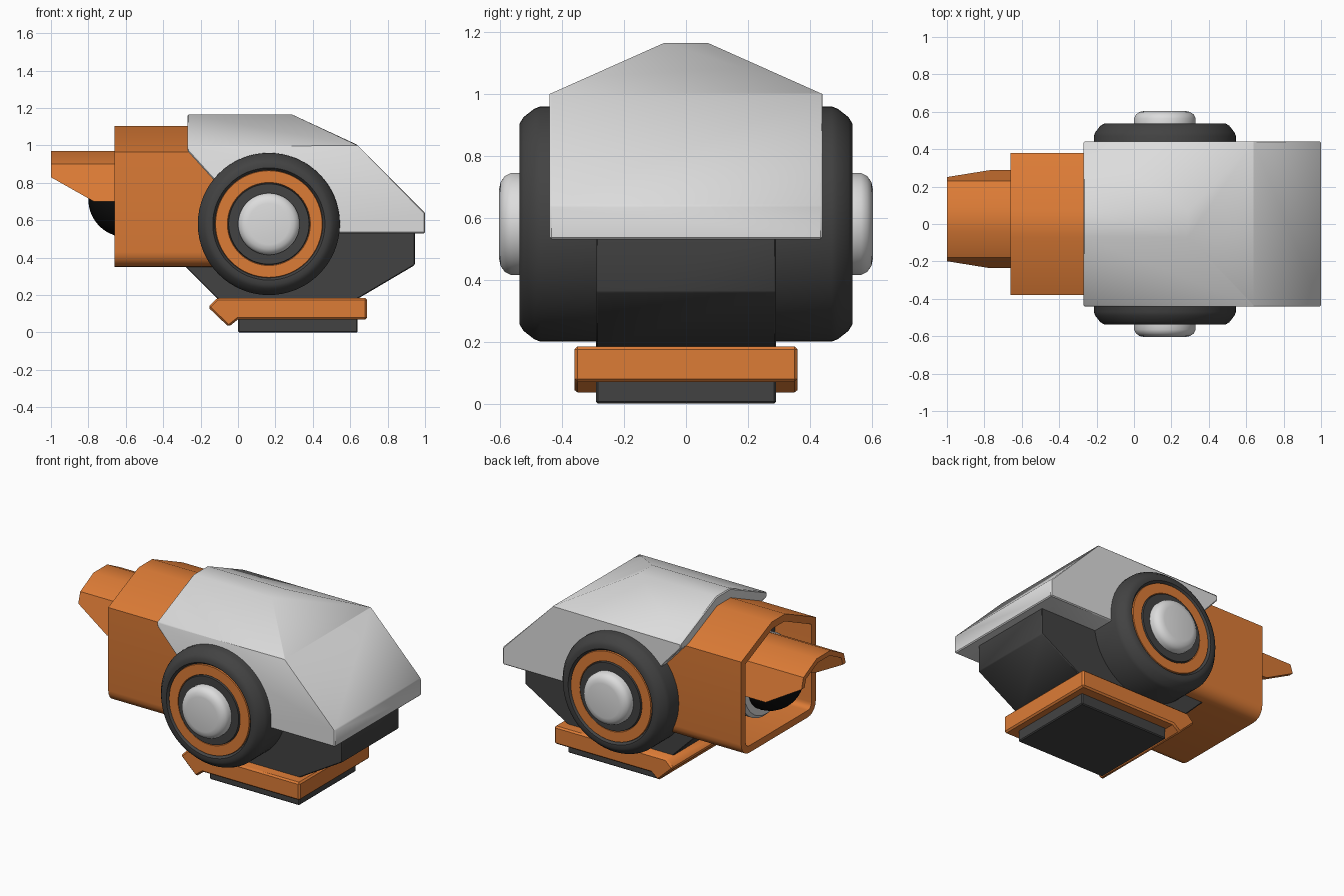
import bpy, bmesh, math
from mathutils import Vector, Matrix

cube = bpy.data.objects.get("Cube")
if cube:
    bpy.data.objects.remove(cube, do_unlink=True)


def material(name, rgb):
    m = bpy.data.materials.new(name)
    m.use_nodes = True
    m.diffuse_color = (*rgb, 1)
    m.node_tree.nodes["Principled BSDF"].inputs["Base Color"].default_value = (*rgb, 1)
    return m


ORANGE = material("orange paint", (0.72, 0.2, 0.037))
LIGHT = material("light grey paint", (0.72, 0.72, 0.72))
DARK = material("dark grey rubber", (0.055, 0.055, 0.055))
BLACK = material("black glass", (0.004, 0.004, 0.004))


def finish(bm, name, *mats, angle=35):
    bmesh.ops.recalc_face_normals(bm, faces=bm.faces)
    mesh = bpy.data.meshes.new(name)
    bm.to_mesh(mesh)
    bm.free()
    for m in mats:
        mesh.materials.append(m)
    obj = bpy.data.objects.new(name, mesh)
    bpy.context.collection.objects.link(obj)
    bpy.ops.object.select_all(action='DESELECT')
    obj.select_set(True)
    bpy.context.view_layer.objects.active = obj
    bpy.ops.object.shade_smooth_by_angle(angle=math.radians(angle))
    return obj


def prism(points, axis, lo, hi):
    """Extrude a profile: (y, z) points along x, or (x, z) points along y."""
    bm = bmesh.new()
    place = (lambda p: (lo, *p)) if axis == "x" else (lambda p: (p[0], lo, p[1]))
    face = bm.faces.new([bm.verts.new(place(p)) for p in points])
    new = bmesh.ops.extrude_face_region(bm, geom=[face])["geom"]
    shift = Vector((hi - lo, 0, 0)) if axis == "x" else Vector((0, hi - lo, 0))
    bmesh.ops.translate(bm, vec=shift, verts=[v for v in new if isinstance(v, bmesh.types.BMVert)])
    bmesh.ops.recalc_face_normals(bm, faces=bm.faces)
    return bm


def cut(bm, a, b):
    """Slice along the line a-b in the xz plane, dropping what lies left of it."""
    d = Vector((b[0] - a[0], 0, b[1] - a[1]))
    geom = bm.verts[:] + bm.edges[:] + bm.faces[:]
    res = bmesh.ops.bisect_plane(bm, geom=geom, plane_co=(a[0], 0, a[1]),
                                 plane_no=(-d.z, 0, d.x), clear_outer=True)
    edges = [e for e in res["geom_cut"] if isinstance(e, bmesh.types.BMEdge)]
    bmesh.ops.holes_fill(bm, edges=edges)
    bmesh.ops.recalc_face_normals(bm, faces=bm.faces)


def soften(bm, width):
    sharp = [e for e in bm.edges if e.calc_face_angle(0) > math.radians(40)]
    bmesh.ops.bevel(bm, geom=sharp, offset=width, segments=1, affect='EDGES', profile=0.5)


def lathe(name, profile, mat, matrix, steps=64):
    """Spin (radius, height) points around z, then place with the matrix."""
    bm = bmesh.new()
    verts = [bm.verts.new((r, 0, h)) for r, h in profile]
    edges = [bm.edges.new(pair) for pair in zip(verts, verts[1:])]
    bmesh.ops.spin(bm, geom=verts + edges, axis=(0, 0, 1), cent=(0, 0, 0),
                   angle=math.tau, steps=steps, use_duplicate=False)
    bmesh.ops.remove_doubles(bm, verts=bm.verts, dist=0.0002)
    bmesh.ops.transform(bm, matrix=matrix, verts=bm.verts)
    return finish(bm, name, mat)


def mirrored(half):
    return half + [(-y, z) for y, z in reversed(half)]


# Faceted armour shell
bm = prism(mirrored([(0.44, 0.53), (0.44, 1.0), (0.07, 1.165)]), "x", -0.27, 1.0)
cut(bm, (0.29, 1.165), (0.64, 1.0))
cut(bm, (0.64, 1.0), (1.0, 0.64))
cut(bm, (0.13, 0.53), (-0.27, 0.97))
soften(bm, 0.006)
finish(bm, "armour_shell", LIGHT)

# Eye housing with a recessed front opening
corner = [(0.38 - 0.08 * (1 - math.cos(t)), 0.43 - 0.08 * math.sin(t))
          for t in (math.pi / 2 * k / 5 for k in range(5, -1, -1))]
bm = prism(mirrored(corner + [(0.38, 0.965), (0.07, 1.105)]), "x", -0.66, 0.1)
front = min(bm.faces, key=lambda f: f.calc_center_median().x)
bmesh.ops.inset_region(bm, faces=[front], thickness=0.045, use_even_offset=True)
front = bmesh.ops.extrude_face_region(bm, geom=[front])
inner = [g for g in front["geom"] if isinstance(g, bmesh.types.BMVert)]
old = [f for f in bm.faces if len(f.verts) > 4 and f not in front["geom"]
       and abs(f.calc_center_median().x + 0.66) < 0.001]
bmesh.ops.delete(bm, geom=old, context='FACES_ONLY')
bmesh.ops.translate(bm, vec=(0.26, 0, 0), verts=inner)
for f in bm.faces:
    f.material_index = int(abs(f.calc_center_median().x + 0.40) < 0.01 and abs(f.normal.x) > 0.9)
finish(bm, "eye_housing", ORANGE, DARK)

# Eye ball and its socket ring, facing -x
face_left = Matrix.Rotation(-math.pi / 2, 4, 'Y')
lathe("eye_socket", [(0, 0), (0.26, 0), (0.26, 0.14), (0.24, 0.16), (0, 0.16)], LIGHT,
      Matrix.Translation((-0.42, 0, 0.71)) @ face_left)
bm = bmesh.new()
bmesh.ops.create_uvsphere(bm, u_segments=40, v_segments=20, radius=0.2,
                          matrix=Matrix.Translation((-0.6, 0, 0.71)) @ face_left)
finish(bm, "eye_lens", BLACK)

# Thin arched visor above the eye
outer = mirrored([(0.262, 0.70), (0.205, 0.90), (0.07, 0.97)])
under = mirrored([(0.232, 0.70), (0.18, 0.88), (0.06, 0.94)])
bm = prism([(y + 0.026, z) for y, z in outer + under[::-1]], "x", -1.0, -0.42)
geom = bm.verts[:] + bm.edges[:] + bm.faces[:]
res = bmesh.ops.bisect_plane(bm, geom=geom, plane_co=(-0.77, 0, 0.70),
                             plane_no=(-0.13, 0, -0.23), clear_outer=True)
rim = [g for g in res["geom_cut"] if isinstance(g, bmesh.types.BMEdge)]
bmesh.ops.holes_fill(bm, edges=rim)
finish(bm, "eye_visor", ORANGE)

# Lower body
bm = prism([(-0.28, 0.35), (-0.11, 0.18), (0.64, 0.18), (0.945, 0.36),
            (0.945, 0.56), (-0.28, 0.56)], "y", -0.29, 0.29)
soften(bm, 0.005)
finish(bm, "lower_body", DARK)

# Foot plate with hooked toe, and the pad below it
bm = prism([(-0.16, 0.135), (-0.11, 0.185), (0.69, 0.185), (0.69, 0.07),
            (0.0, 0.07), (-0.05, 0.03)], "y", -0.36, 0.36)
soften(bm, 0.01)
finish(bm, "foot_plate", ORANGE)
bm = prism([(0, 0), (0.64, 0), (0.64, 0.08), (0, 0.08)], "y", -0.29, 0.29)
soften(bm, 0.006)
finish(bm, "foot_pad", DARK)

# Wheels on both sides
for side, label in ((-1, "front"), (1, "back")):
    spot = Matrix.Translation((0.165, 0, 0.58)) @ Matrix.Rotation(-side * math.pi / 2, 4, 'X')
    lathe(label + "_tyre", [(0, 0.25), (0.38, 0.25), (0.38, 0.47), (0.372, 0.49), (0.345, 0.525),
                            (0.325, 0.537), (0.30, 0.537), (0.288, 0.52), (0, 0.52)], DARK, spot)
    lathe(label + "_wheel_ring", [(0.288, 0.515), (0.285, 0.53), (0.222, 0.53), (0.218, 0.515)],
          ORANGE, spot)
    lathe(label + "_hub_ring", [(0.218, 0.515), (0.215, 0.536), (0, 0.536)], DARK, spot)
    lathe(label + "_hub_cap", [(0.165, 0.53), (0.165, 0.565), (0.155, 0.585), (0.135, 0.599),
                               (0.11, 0.604), (0, 0.604)], LIGHT, spot)
